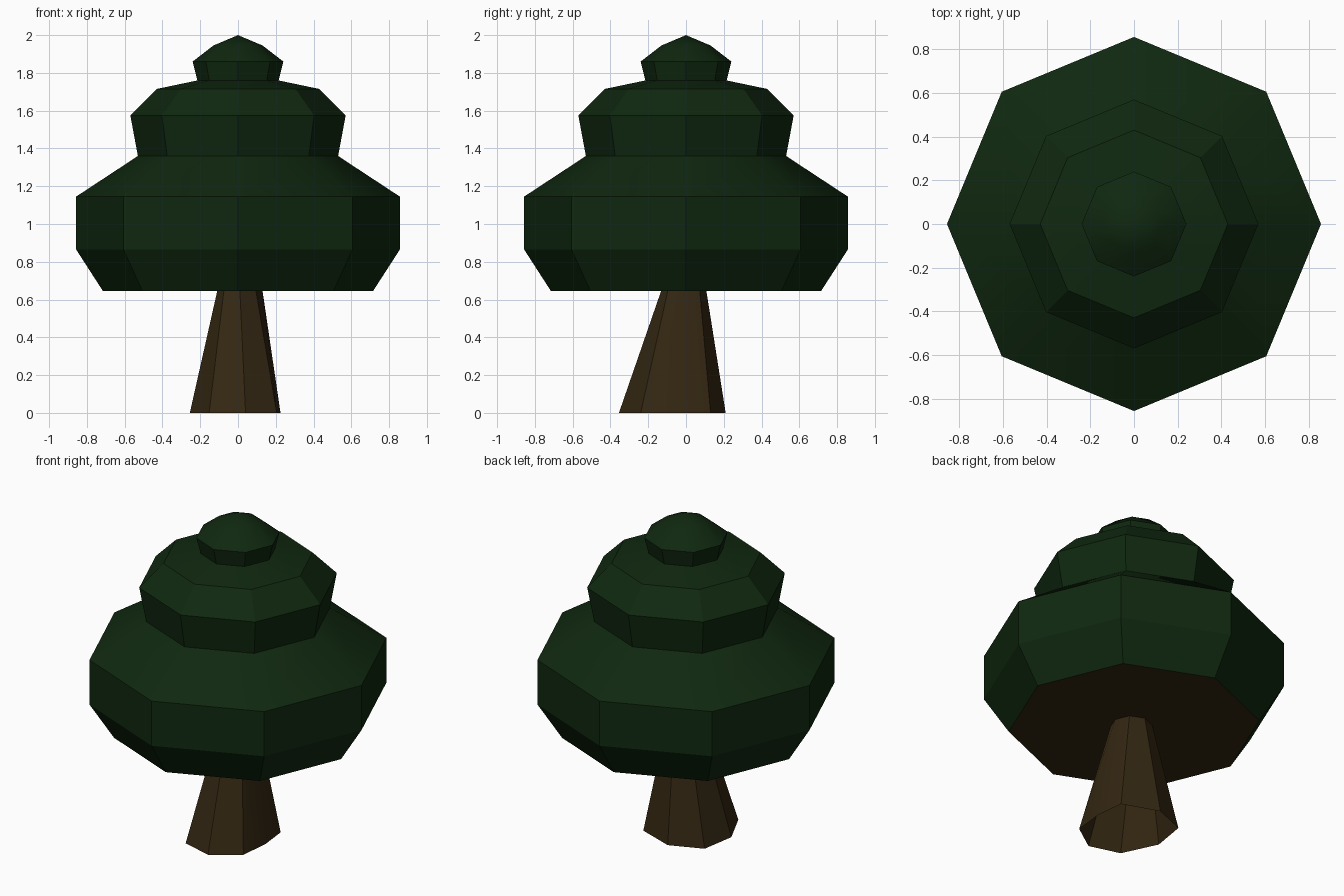
import bpy, bmesh
from math import cos, sin, pi, radians

if "Cube" in bpy.data.objects:
    bpy.data.objects.remove(bpy.data.objects["Cube"])

SIDES = 8


def material(name, rgb):
    m = bpy.data.materials.new(name)
    m.use_nodes = True
    color = (*rgb, 1)
    m.diffuse_color = color
    bsdf = m.node_tree.nodes["Principled BSDF"]
    bsdf.inputs["Base Color"].default_value = color
    bsdf.inputs["Roughness"].default_value = 0.9
    return m


leaf = material("dark green leaves", (0.005, 0.021, 0.005))
bark = material("brown bark", (0.034, 0.020, 0.006))


def ring(radius, z, cx=0, cy=0):
    """Octagon with corners on the axes, starting at the front."""
    return [(cx + radius * sin(2 * pi * i / SIDES),
             cy - radius * cos(2 * pi * i / SIDES), z) for i in range(SIDES)]


def loft(name, rings, mats, cap_bottom=False, tip=None):
    """Skin a stack of rings; the bottom cap uses the last material."""
    bm = bmesh.new()
    loops = [[bm.verts.new(p) for p in r] for r in rings]
    for low, high in zip(loops, loops[1:]):
        for i in range(SIDES):
            j = (i + 1) % SIDES
            bm.faces.new((low[i], low[j], high[j], high[i]))
    if cap_bottom:
        cap = bm.faces.new(loops[0][::-1])
        cap.material_index = len(mats) - 1
    if tip is not None:
        top = bm.verts.new((0, 0, tip))
        for i in range(SIDES):
            bm.faces.new((loops[-1][i], loops[-1][(i + 1) % SIDES], top))
    mesh = bpy.data.meshes.new(name)
    bm.to_mesh(mesh)
    bm.free()
    for m in mats:
        mesh.materials.append(m)
    obj = bpy.data.objects.new(name, mesh)
    bpy.context.collection.objects.link(obj)
    bpy.ops.object.select_all(action="DESELECT")
    obj.select_set(True)
    bpy.context.view_layer.objects.active = obj
    bpy.ops.object.shade_smooth_by_angle(angle=radians(30))
    return obj


# Foliage: three stacked tiers as one (radius, height) profile, brown underside
profile = [(0.715, 0.645), (0.857, 0.865), (0.857, 1.145), (0.53, 1.36),
           (0.57, 1.575), (0.43, 1.715), (0.215, 1.76),
           (0.24, 1.86), (0.13, 1.945)]
loft("foliage", [ring(r, z) for r, z in profile], [leaf, bark],
     cap_bottom=True, tip=2.0)

# Trunk: uneven flared foot narrowing to a regular top, open at the ground
foot = [(0.04, -0.355), (0.205, -0.24), (0.225, -0.05), (0.205, 0.13),
        (-0.02, 0.21), (-0.22, 0.13), (-0.255, -0.085), (-0.153, -0.30)]
loft("trunk", [[(x, y, 0) for x, y in foot], ring(0.12, 0.645, 0.01, -0.012)],
     [bark])
